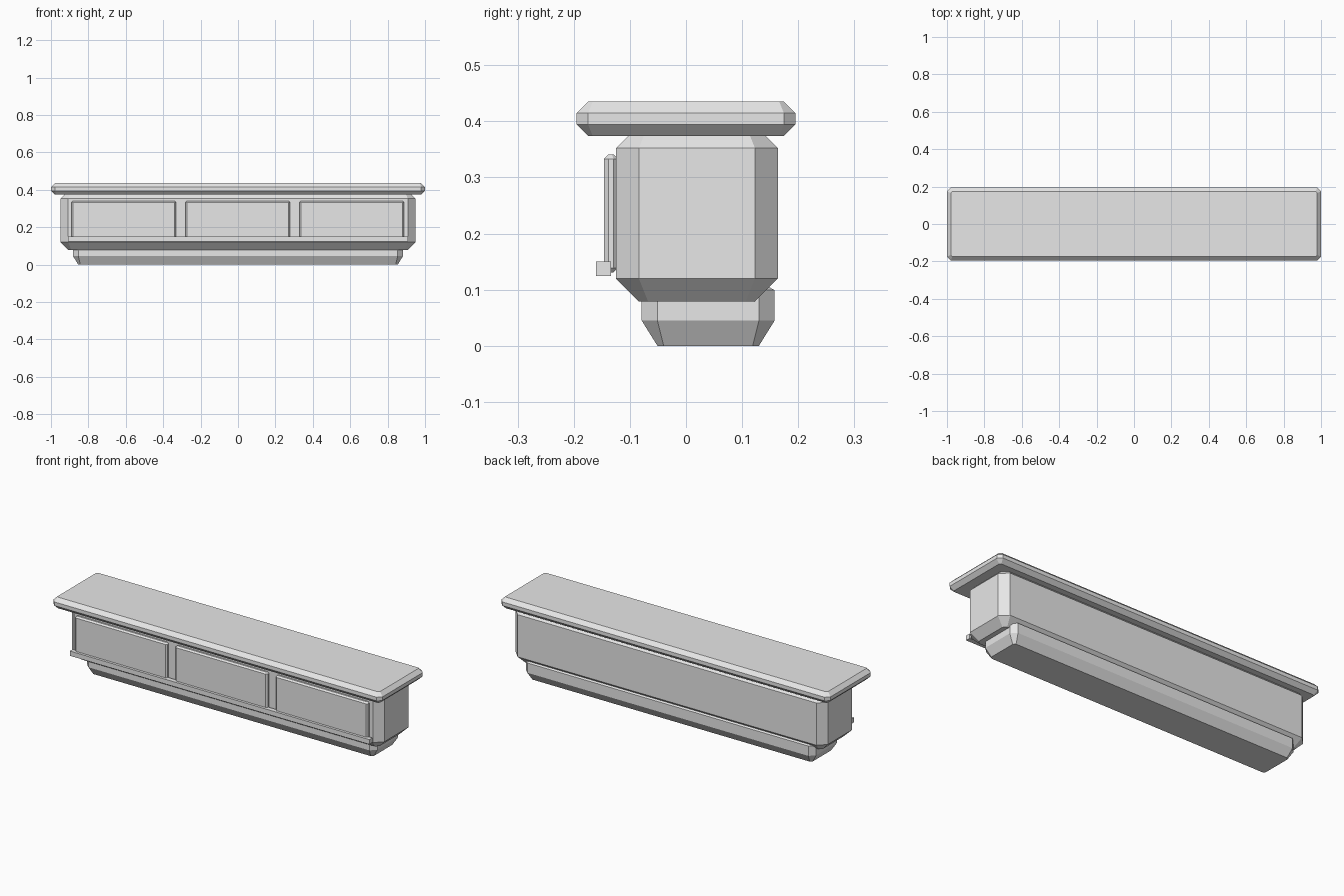
import bpy, bmesh

if "Cube" in bpy.data.objects:
    bpy.data.objects.remove(bpy.data.objects["Cube"])

grey = bpy.data.materials.new("plain grey")
grey.diffuse_color = (0.8, 0.8, 0.8, 1)
grey.use_nodes = True
grey.node_tree.nodes["Principled BSDF"].inputs["Base Color"].default_value = grey.diffuse_color


def finish(name, bm):
    bmesh.ops.recalc_face_normals(bm, faces=bm.faces)
    mesh = bpy.data.meshes.new(name)
    bm.to_mesh(mesh)
    bm.free()
    mesh.materials.append(grey)
    obj = bpy.data.objects.new(name, mesh)
    bpy.context.collection.objects.link(obj)
    return obj


def chamfered_block(name, hx, y0, y1, z0, z1, b, low=None, high=None):
    """Block with one flat chamfer on every edge, built from four octagonal rings.
    low / high: heights of the bottom and top chamfers (default b)."""
    low, high = low or b, high or b
    bm = bmesh.new()
    rings = []
    for z, inset, c in ((z0, b, 0.4 * b), (z0 + low, 0, b),
                        (z1 - high, 0, b), (z1, b, 0.4 * b)):
        l, r, f, k = -hx + inset, hx - inset, y0 + inset, y1 - inset
        pts = [(l + c, f), (r - c, f), (r, f + c), (r, k - c),
               (r - c, k), (l + c, k), (l, k - c), (l, f + c)]
        rings.append([bm.verts.new((x, y, z)) for x, y in pts])
    for a, d in zip(rings, rings[1:]):
        for i in range(8):
            j = (i + 1) % 8
            bm.faces.new((a[i], a[j], d[j], d[i]))
    bm.faces.new(rings[0][::-1])
    bm.faces.new(rings[-1])
    return finish(name, bm)


# Plinth, main body and top slab
chamfered_block("plinth", 0.882, -0.079, 0.158, 0, 0.115, 0.028, 0.045, 0.016)
chamfered_block("counter_body", 0.949, -0.125, 0.164, 0.079, 0.393, 0.041)
chamfered_block("top_slab", 1.0, -0.195, 0.195, 0.374, 0.435, 0.0205)

# Three raised front panels
for name, x in (("left", -0.611), ("middle", -0.002), ("right", 0.608)):
    panel = chamfered_block(name + "_front_panel", 0.28, -0.146, -0.121,
                            0.131, 0.341, 0.008)
    panel.location.x = x

# Square rail along the foot of the panels
bm = bmesh.new()
bmesh.ops.create_cube(bm, size=1)
bmesh.ops.scale(bm, vec=(1.82, 0.026, 0.026), verts=bm.verts)
bmesh.ops.translate(bm, vec=(0, -0.147, 0.137), verts=bm.verts)
finish("front_rail", bm)
